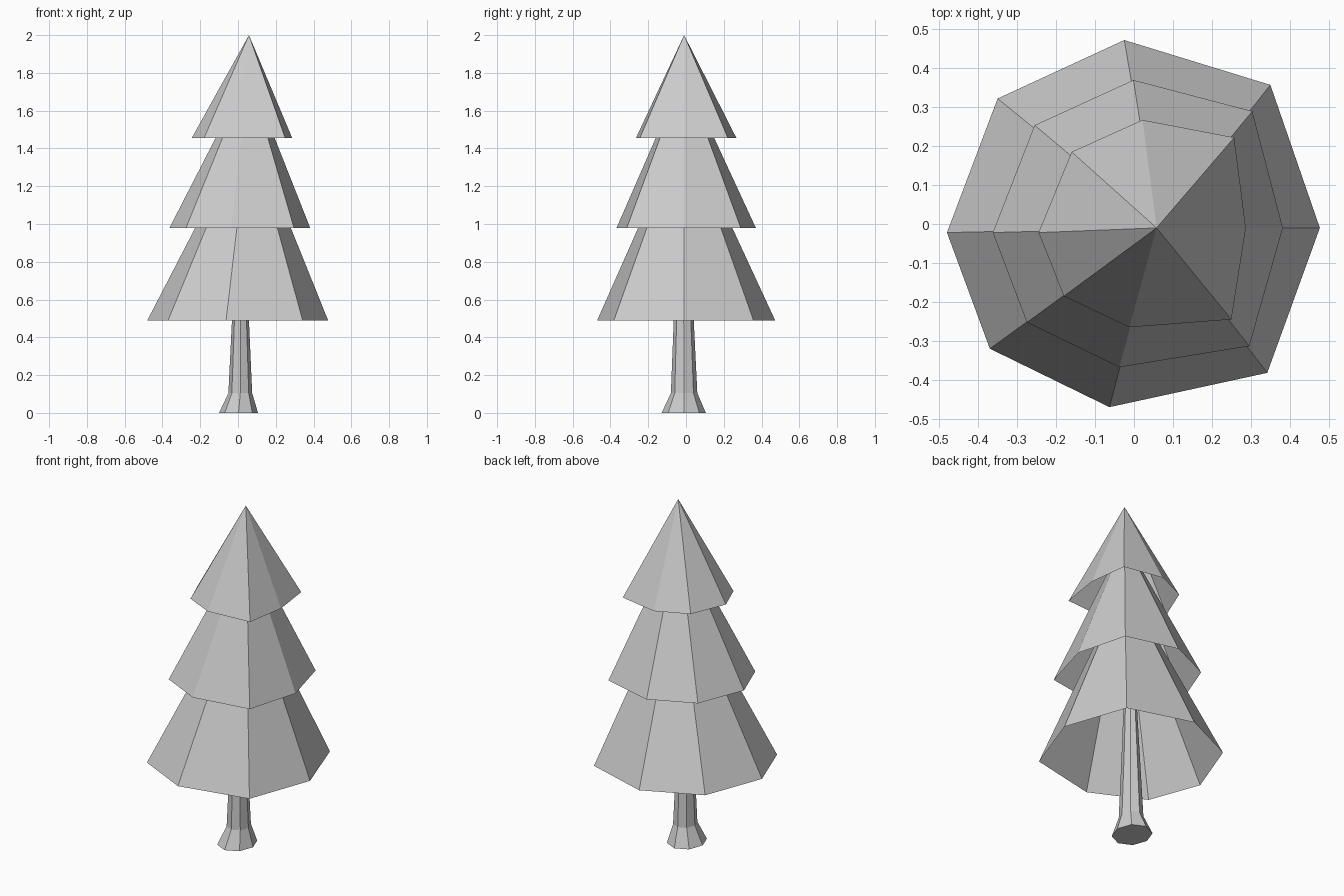
import bpy
import bmesh
from math import cos, sin, tau
from mathutils import Vector

old = bpy.data.objects.get("Cube")
if old:
    bpy.data.objects.remove(old, do_unlink=True)

grey = bpy.data.materials.new("plain grey")
grey.use_nodes = True
colour = (0.6, 0.6, 0.6, 1)
grey.diffuse_color = colour
grey.node_tree.nodes["Principled BSDF"].inputs["Base Color"].default_value = colour


def make_object(name, bm):
    """Turn a bmesh into a flat shaded object."""
    mesh = bpy.data.meshes.new(name)
    bm.to_mesh(mesh)
    bm.free()
    mesh.materials.append(grey)
    obj = bpy.data.objects.new(name, mesh)
    bpy.context.collection.objects.link(obj)
    return obj


def bridge(bm, lower, upper):
    """Join two rings of equal size with quads."""
    for i in range(len(lower)):
        j = (i + 1) % len(lower)
        bm.faces.new((lower[i], lower[j], upper[j], upper[i]))


# Uneven eight-sided outlines of the widest and the narrowest branch layers
wide = [(.477, -.01), (.35, .357), (-.025, .472), (-.35, .322),
        (-.48, -.022), (-.37, -.32), (-.063, -.47), (.342, -.382)]
narrow = [(.287, -.01), (.257, .222), (.022, .267), (-.16, .185),
          (-.245, -.022), (-.18, -.185), (-.012, -.265), (.25, -.245)]


def branch_layer(name, blend, rim_z, tip_z):
    """Hollow pyramid, open underneath, leaning to an off-centre tip."""
    bm = bmesh.new()
    rim = [bm.verts.new(Vector((*a, rim_z)).lerp(Vector((*b, rim_z)), blend))
           for a, b in zip(wide, narrow)]
    tip = bm.verts.new((.058, -.01, tip_z))
    for i, vert in enumerate(rim):
        bm.faces.new((vert, rim[(i + 1) % len(rim)], tip))
    return make_object(name, bm)


branch_layer("lower_branches", 0, .49, 1.53)
branch_layer("middle_branches", .5, .98, 1.8)
branch_layer("upper_branches", 1, 1.455, 2)

# Trunk: flared foot, then a slow taper up into the branches
bm = bmesh.new()
rings = []
for x, y, z, rx, ry in [(.003, -.012, 0, .103, .117),
                        (.012, -.01, .105, .063, .07),
                        (.013, -.012, .49, .045, .053),
                        (.02, -.012, 1.1, .02, .025)]:
    rings.append([bm.verts.new((x + rx * cos(tau * i / 8), y + ry * sin(tau * i / 8), z))
                  for i in range(8)])
for lower, upper in zip(rings, rings[1:]):
    bridge(bm, lower, upper)
bm.faces.new(rings[0][::-1])
bm.faces.new(rings[-1])
make_object("trunk", bm)
